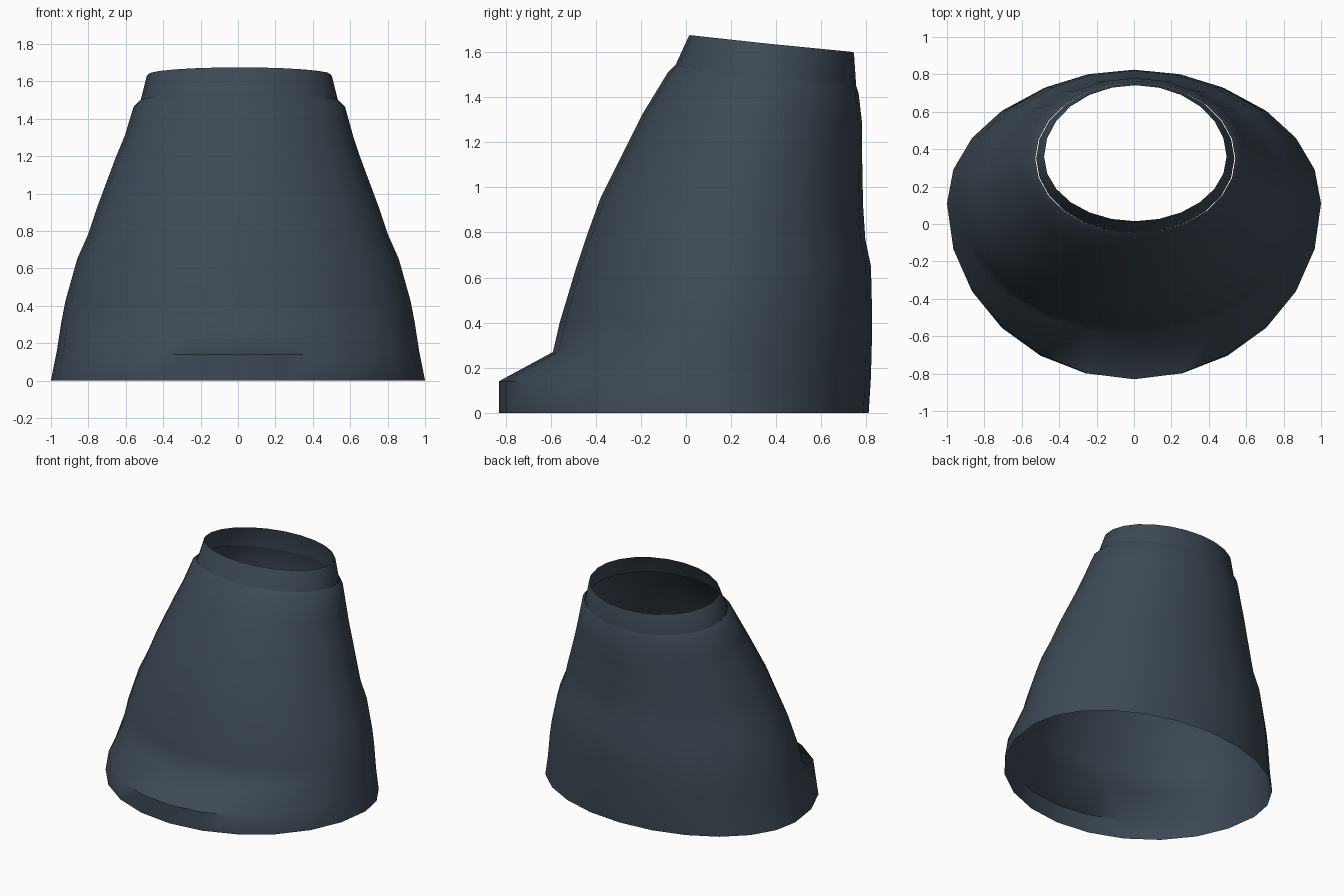
import bpy
import bmesh
from math import sin, cos, tau, radians

SIDES = 24

cube = bpy.data.objects.get("Cube")
if cube:
    bpy.data.objects.remove(cube, do_unlink=True)

cloth = bpy.data.materials.new("slate blue cloth")
cloth.use_nodes = True
color = (0.046, 0.066, 0.090, 1)
cloth.diffuse_color = color
bsdf = cloth.node_tree.nodes["Principled BSDF"]
bsdf.inputs["Base Color"].default_value = color
bsdf.inputs["Roughness"].default_value = 0.9


def ring_point(ring, i):
    """Point on a tilted egg-shaped ring; index 0 is the front middle."""
    front, front_z, back, back_z, half_width, middle, shift = ring
    a = tau * i / SIDES
    c = cos(a)
    reach = middle - front if c > 0 else back - middle
    z = back_z + (front_z - back_z) * (1 + c) / 2
    return (shift + half_width * sin(a), middle - reach * c, z)


def loft(name, rings):
    """Open single-layer tube through a stack of rings."""
    bm = bmesh.new()
    loops = [[bm.verts.new(ring_point(r, i)) for i in range(SIDES)] for r in rings]
    for low, high in zip(loops, loops[1:]):
        for i in range(SIDES):
            j = (i + 1) % SIDES
            bm.faces.new((low[i], low[j], high[j], high[i]))
    mesh = bpy.data.meshes.new(name)
    bm.to_mesh(mesh)
    bm.free()
    mesh.materials.append(cloth)
    obj = bpy.data.objects.new(name, mesh)
    bpy.context.collection.objects.link(obj)
    bpy.ops.object.select_all(action="DESELECT")
    obj.select_set(True)
    bpy.context.view_layer.objects.active = obj
    bpy.ops.object.shade_smooth_by_angle(angle=radians(50))
    return obj


# Ring: front y, front z, back y, back z, half width, widest y, x shift
# Flared body with a ledge low on the front
loft("skirt_body", [
    (-0.83, 0.00, 0.81, 0.00, 1.00, 0.11, 0),
    (-0.83, 0.14, 0.82, 0.16, 0.97, 0.11, 0),
    (-0.59, 0.27, 0.825, 0.35, 0.945, 0.12, 0),
    (-0.56, 0.40, 0.825, 0.45, 0.923, 0.13, 0),
    (-0.485, 0.65, 0.82, 0.65, 0.86, 0.16, 0),
    (-0.435, 0.80, 0.795, 0.77, 0.80, 0.18, 0),
    (-0.38, 0.95, 0.785, 0.92, 0.75, 0.21, 0),
    (-0.255, 1.20, 0.78, 1.18, 0.655, 0.27, 0),
    (-0.19, 1.33, 0.78, 1.29, 0.61, 0.30, 0.005),
    (-0.08, 1.51, 0.765, 1.42, 0.565, 0.34, 0.007),
    (-0.05, 1.54, 0.755, 1.45, 0.535, 0.35, 0.007),
])

# Narrow band around the top opening
loft("waistband", [
    (-0.05, 1.535, 0.755, 1.445, 0.53, 0.35, 0.007),
    (0.01, 1.665, 0.745, 1.59, 0.495, 0.36, 0.007),
    (0.015, 1.675, 0.742, 1.60, 0.488, 0.36, 0.007),
])
